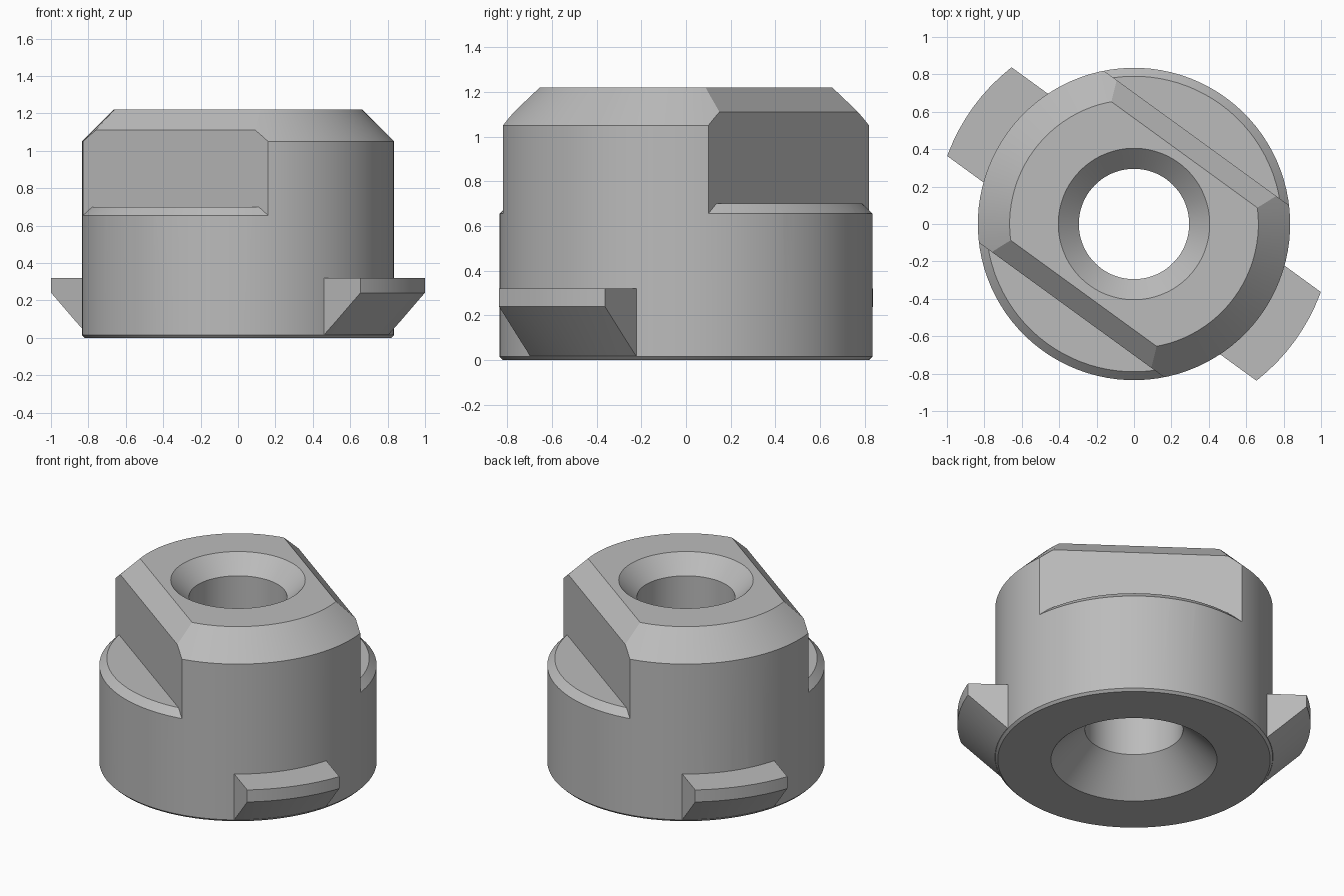
import bpy
import bmesh
from math import radians
from mathutils import Matrix, Vector

cube = bpy.data.objects.get("Cube")
if cube:
    bpy.data.objects.remove(cube, do_unlink=True)

SEGMENTS = 96
TURN = radians(-36)   # lug axis, measured from +x

steel = bpy.data.materials.new("plain grey")
steel.use_nodes = True
GREY = (0.5, 0.5, 0.5, 1)
steel.diffuse_color = GREY
steel.node_tree.nodes["Principled BSDF"].inputs["Base Color"].default_value = GREY


def finish(name, bm):
    bmesh.ops.remove_doubles(bm, verts=bm.verts, dist=1e-5)
    bmesh.ops.recalc_face_normals(bm, faces=bm.faces)
    mesh = bpy.data.meshes.new(name)
    bm.to_mesh(mesh)
    bm.free()
    mesh.materials.append(steel)
    obj = bpy.data.objects.new(name, mesh)
    bpy.context.collection.objects.link(obj)
    return obj


def lathe(name, profile):
    """Revolve a closed (radius, height) profile around z."""
    bm = bmesh.new()
    rings = []
    for i in range(SEGMENTS):
        rot = Matrix.Rotation(radians(360) * i / SEGMENTS, 3, "Z")
        rings.append([bm.verts.new(rot @ Vector((r, 0, z))) for r, z in profile])
    for i, ring in enumerate(rings):
        after = rings[(i + 1) % SEGMENTS]
        for j in range(len(profile)):
            k = (j + 1) % len(profile)
            bm.faces.new((ring[j], after[j], after[k], ring[k]))
    return finish(name, bm)


def prism(name, outline, x0, x1):
    """Extrude a (y, z) outline along x."""
    bm = bmesh.new()
    face = bm.faces.new([bm.verts.new((x0, y, z)) for y, z in outline])
    ext = bmesh.ops.extrude_face_region(bm, geom=[face])
    moved = [v for v in ext["geom"] if isinstance(v, bmesh.types.BMVert)]
    bmesh.ops.translate(bm, verts=moved, vec=(x1 - x0, 0, 0))
    return finish(name, bm)


def combine(target, tool, operation):
    """Apply an exact boolean and discard the tool."""
    tool.hide_render = True
    mod = target.modifiers.new("cut", "BOOLEAN")
    mod.operation, mod.solver, mod.object = operation, "EXACT", tool
    bpy.ops.object.select_all(action="DESELECT")
    bpy.context.view_layer.objects.active = target
    target.select_set(True)
    bpy.ops.object.modifier_apply(modifier=mod.name)
    bpy.data.objects.remove(tool, do_unlink=True)


# Round body with chamfered rims and a bore countersunk at both ends
body = lathe("bushing_body", [
    (0.5, 0), (0.82, 0), (0.835, 0.015), (0.835, 1.05), (0.665, 1.22),
    (0.405, 1.22), (0.295, 1.11), (0.295, 0.205)])

# Two flats with sloped tops, leaving a chamfered ledge below
for side in (1, -1):
    flat = prism("flat_cutter", [
        (side * y, z) for y, z in
        ((0.568, 0.55), (0.568, 1.11), (0.358, 1.32), (1.1, 1.32), (1.1, 0.55))], -1.2, 1.2)
    ledge = lathe("ledge_shape", [(0.1, 0.5), (0.99, 0.5), (0.79, 0.7), (0.1, 0.7)])
    combine(flat, ledge, "DIFFERENCE")
    combine(body, flat, "DIFFERENCE")

# Two parallel-sided lugs with undercut, rounded ends
for x0, x1 in ((0.4, 1.2), (-1.2, -0.4)):
    lug = lathe("lug", [(0.75, 0.05), (0.837, 0.018), (1.063, 0.24), (1.063, 0.32), (0.75, 0.32)])
    strip = prism("lug_strip", [(-0.293, -0.1), (0.293, -0.1), (0.293, 0.5), (-0.293, 0.5)], x0, x1)
    combine(lug, strip, "INTERSECT")
    combine(body, lug, "UNION")

# Turn to the final angle and smooth the round walls
body.data.transform(Matrix.Rotation(TURN, 4, "Z"))
bpy.ops.object.select_all(action="DESELECT")
bpy.context.view_layer.objects.active = body
body.select_set(True)
bpy.ops.object.shade_smooth_by_angle(angle=radians(20))
